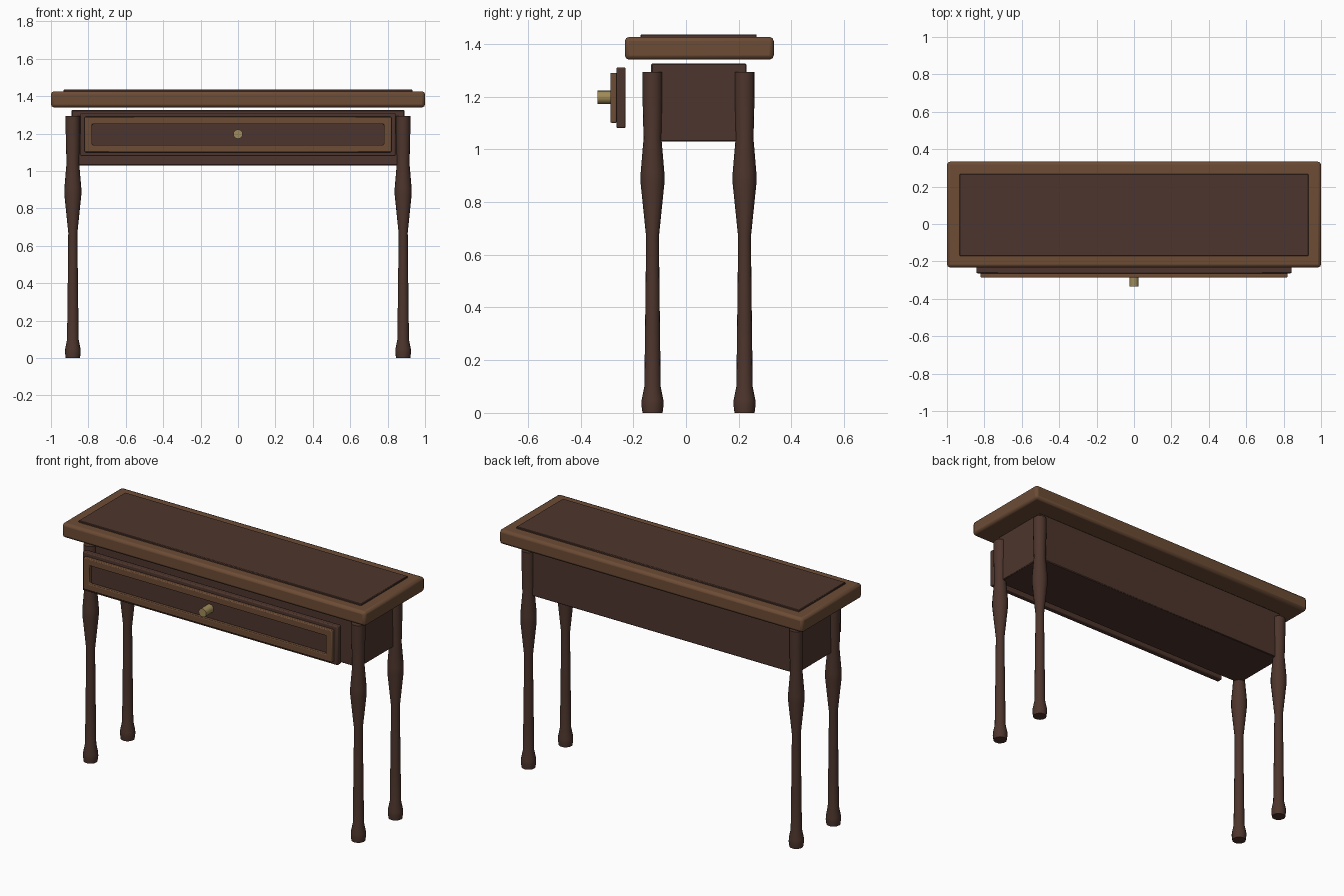
import bpy, bmesh
from math import radians, cos, sin, tau

if "Cube" in bpy.data.objects:
    bpy.data.objects.remove(bpy.data.objects["Cube"])


def material(name, rgb):
    m = bpy.data.materials.new(name)
    m.diffuse_color = (*rgb, 1)
    m.use_nodes = True
    m.node_tree.nodes["Principled BSDF"].inputs["Base Color"].default_value = m.diffuse_color
    return m


DARK = material("dark_wood", (0.075, 0.036, 0.026))
LIGHT = material("light_wood", (0.15, 0.072, 0.036))
BRASS = material("brass", (0.35, 0.26, 0.10))


def finish(bm, name, mat, bevel=0, segments=2):
    bmesh.ops.recalc_face_normals(bm, faces=bm.faces)
    mesh = bpy.data.meshes.new(name)
    bm.to_mesh(mesh)
    bm.free()
    ob = bpy.data.objects.new(name, mesh)
    bpy.context.collection.objects.link(ob)
    mesh.materials.append(mat)
    if bevel:
        b = ob.modifiers.new("bevel", "BEVEL")
        b.width, b.segments = bevel, segments
    bpy.ops.object.select_all(action="DESELECT")
    ob.select_set(True)
    bpy.context.view_layer.objects.active = ob
    bpy.ops.object.shade_smooth_by_angle(angle=radians(35))
    return ob


def box(name, half_x, y, z, mat, bevel=0, segments=2):
    """Box centred on x = 0, spanning the given y and z ranges."""
    bm = bmesh.new()
    bmesh.ops.create_cube(bm, size=1)
    for v in bm.verts:
        v.co = (v.co.x * 2 * half_x,
                y[0] + (v.co.y + 0.5) * (y[1] - y[0]),
                z[0] + (v.co.z + 0.5) * (z[1] - z[0]))
    return finish(bm, name, mat, bevel, segments)


def turned(name, profile, mat, sides=16):
    """Closed lathe shape around z from (radius, height) pairs."""
    bm = bmesh.new()
    rings = [[bm.verts.new((r * cos(tau * i / sides), r * sin(tau * i / sides), h))
              for i in range(sides)] for r, h in profile]
    for a, b in zip(rings, rings[1:]):
        for i in range(sides):
            j = (i + 1) % sides
            bm.faces.new((a[i], a[j], b[j], b[i]))
    bm.faces.new(rings[0])
    bm.faces.new(rings[-1])
    return finish(bm, name, mat)


# Table top with its dark inlay
box("table_top", 1.0, (-0.232, 0.333), (1.34, 1.426), LIGHT, 0.016)
box("top_inlay", 0.932, (-0.172, 0.268), (1.40, 1.436), DARK, 0.003, 1)

# Apron box under the top
box("apron", 0.89, (-0.132, 0.23), (1.03, 1.325), DARK, 0.004, 1)

# Drawer front
box("drawer_back", 0.842, (-0.264, -0.229), (1.08, 1.311), DARK, 0.006)

# Drawer moulding: a rectangular frame around the recessed panel
bm = bmesh.new()
loops = []
for hx, z0, z1 in ((0.82, 1.10, 1.29), (0.78, 1.14, 1.25)):
    for y in (-0.287, -0.262):
        loops.append([bm.verts.new((x, y, z)) for x, z in
                      ((-hx, z0), (hx, z0), (hx, z1), (-hx, z1))])
outer_f, outer_b, inner_f, inner_b = loops
for a, b in ((outer_f, outer_b), (outer_b, inner_b),
             (inner_b, inner_f), (inner_f, outer_f)):
    for i in range(4):
        j = (i + 1) % 4
        bm.faces.new((a[i], a[j], b[j], b[i]))
finish(bm, "drawer_moulding", LIGHT, 0.005)

# Knob
knob = turned("drawer_knob", [(0.025, 0), (0.025, 0.073)], BRASS)
knob.rotation_euler.x = radians(90)
knob.location = (0, -0.262, 1.197)

# Four turned legs
LEG = [(0.038, 0), (0.042, 0.03), (0.041, 0.05), (0.031, 0.10), (0.0285, 0.30),
       (0.026, 0.50), (0.0245, 0.67), (0.045, 0.87), (0.045, 0.91),
       (0.034, 1.04), (0.038, 1.20), (0.038, 1.293)]
for y, place in ((-0.127, "front"), (0.222, "back")):
    for x, side in ((-0.883, "left"), (0.883, "right")):
        leg = turned(f"{place}_{side}_leg", LEG, DARK)
        leg.location = (x, y, 0)
